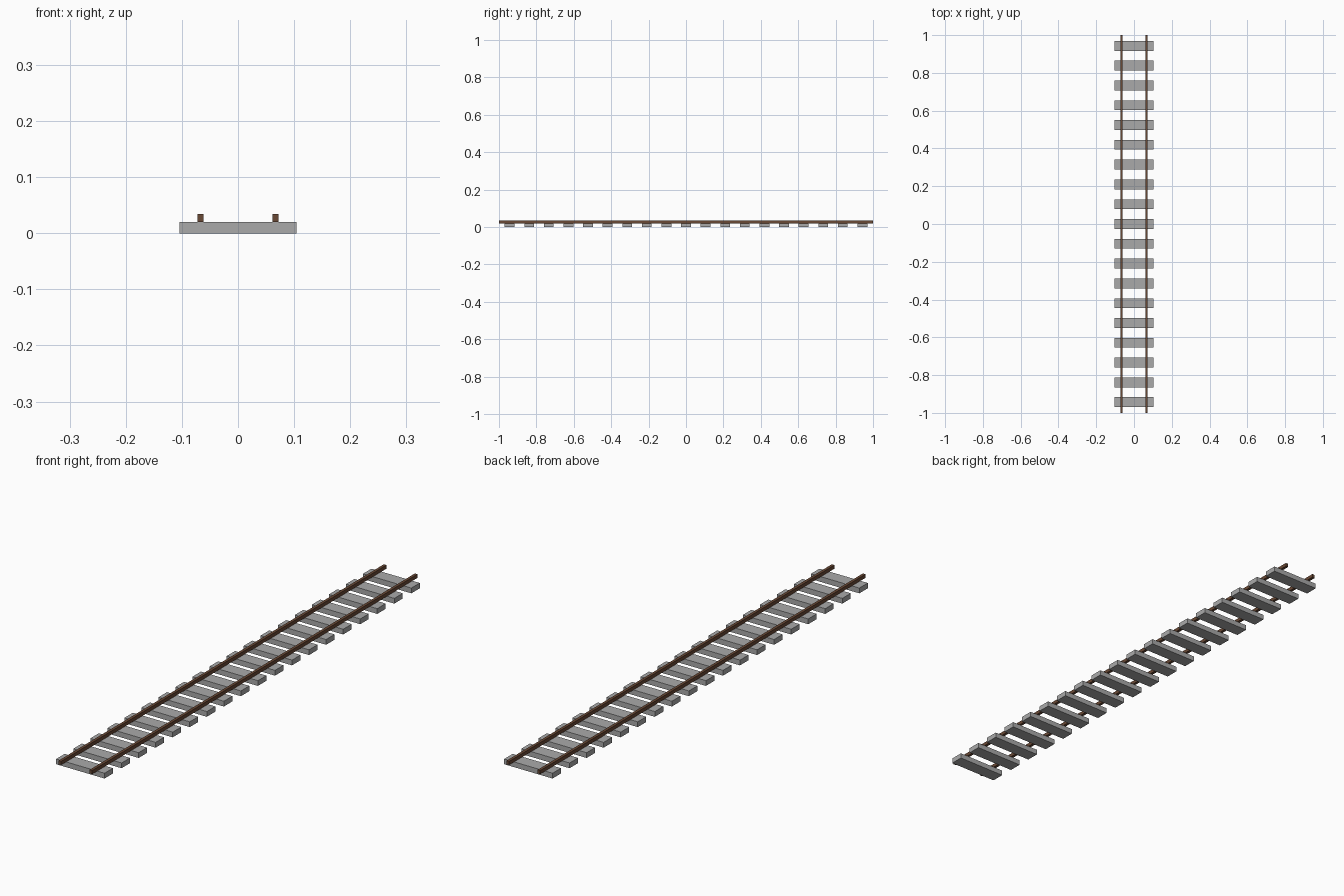
import bpy

if "Cube" in bpy.data.objects:
    bpy.data.objects.remove(bpy.data.objects["Cube"])

SLEEPERS = 19
PITCH = 0.1048
SLEEPER_SIZE = (0.208, 0.052, 0.0205)
RAIL_SIZE = (0.0112, 2.0, 0.0140)
RAIL_X = 0.0668


def material(name, rgb):
    m = bpy.data.materials.new(name)
    m.diffuse_color = (*rgb, 1.0)
    m.use_nodes = True
    m.node_tree.nodes["Principled BSDF"].inputs["Base Color"].default_value = m.diffuse_color
    return m


def box(name, size, centre, mat):
    bpy.ops.mesh.primitive_cube_add(size=1, location=centre)
    ob = bpy.context.object
    ob.name = name
    ob.scale = size
    bpy.ops.object.transform_apply(location=False, rotation=False, scale=True)
    ob.data.materials.append(mat)
    return ob


concrete = material("concrete grey", (0.40, 0.40, 0.40))
rust = material("rusty brown", (0.14, 0.065, 0.035))

# Sleepers, evenly spaced along the track
for i in range(SLEEPERS):
    y = (i - (SLEEPERS - 1) / 2) * PITCH
    box(f"sleeper_{i + 1}", SLEEPER_SIZE, (0, y, SLEEPER_SIZE[2] / 2), concrete)

# Two rails resting on the sleepers
for side, name in ((-1, "rail_left"), (1, "rail_right")):
    box(name, RAIL_SIZE, (side * RAIL_X, 0, SLEEPER_SIZE[2] + RAIL_SIZE[2] / 2 - 0.0002), rust)
